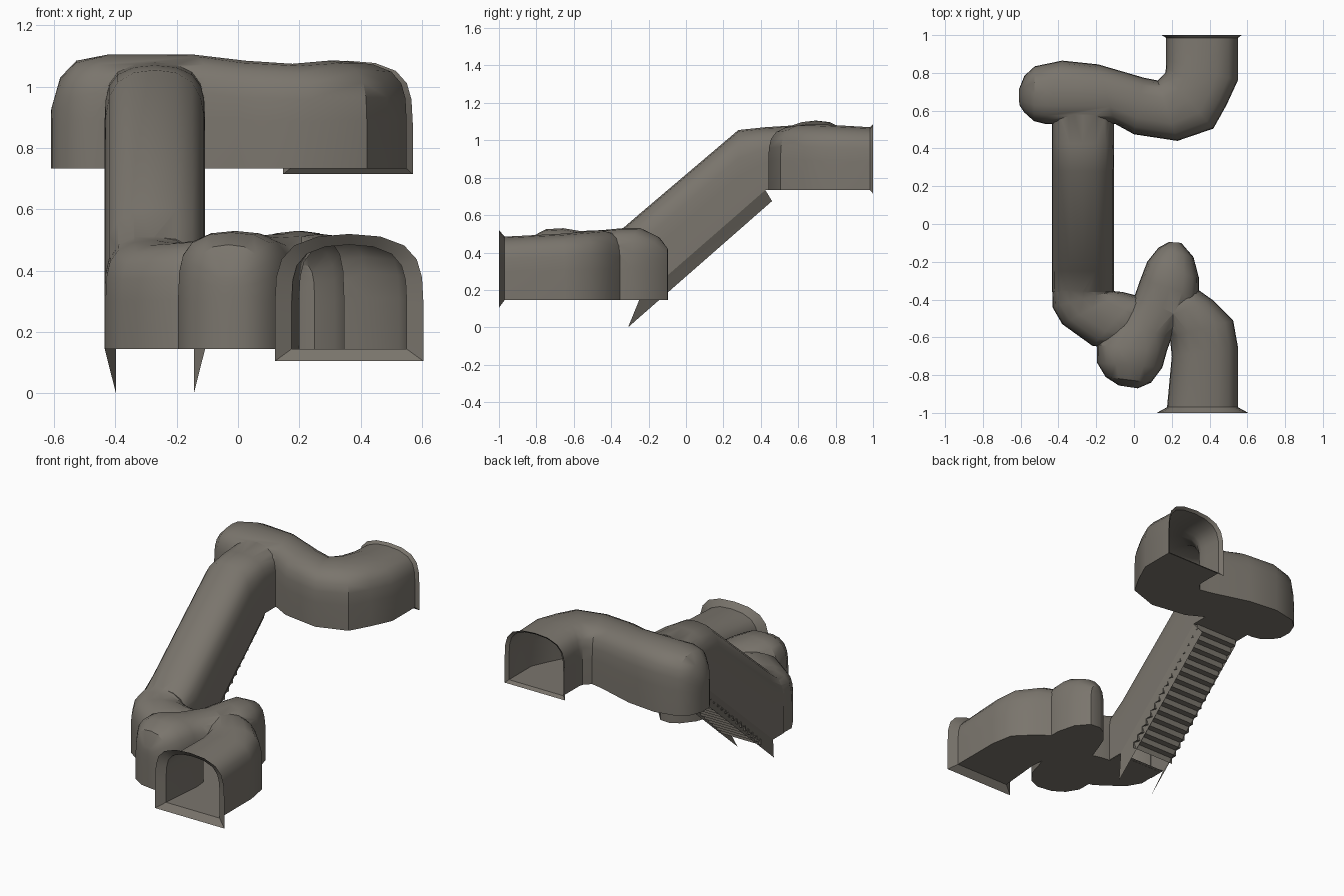
import bpy, bmesh, math

if "Cube" in bpy.data.objects:
    bpy.data.objects.remove(bpy.data.objects["Cube"])

rock = bpy.data.materials.new("grey_brown_rock")
rock.diffuse_color = (0.195, 0.178, 0.152, 1)
rock.use_nodes = True
rock.node_tree.nodes["Principled BSDF"].inputs["Base Color"].default_value = rock.diffuse_color

# arch cross-section: (across -1..1, height 0..1)
HALF = [(-1, 0), (-1, .45), (-.98, .66), (-.91, .80), (-.74, .91), (-.42, .98)]
ARCH = HALF + [(0, 1)] + [(-a, h) for a, h in reversed(HALF)]


def arch(l, r, base, top):
    """Arch section standing between plan points l and r."""
    return [(l[0] + (r[0] - l[0]) * (a + 1) / 2,
             l[1] + (r[1] - l[1]) * (a + 1) / 2,
             base + (top - base) * h) for a, h in ARCH]


def finish(bm, name, smooth=True):
    me = bpy.data.meshes.new(name)
    bm.to_mesh(me)
    bm.free()
    ob = bpy.data.objects.new(name, me)
    bpy.context.collection.objects.link(ob)
    me.materials.append(rock)
    if smooth:
        bpy.ops.object.select_all(action='DESELECT')
        ob.select_set(True)
        bpy.context.view_layer.objects.active = ob
        bpy.ops.object.shade_smooth_by_angle(angle=math.radians(35))
    return ob


def loft(name, sections, caps=True, smooth=True):
    bm = bmesh.new()
    rings = [[bm.verts.new(p) for p in s] for s in sections]
    n = len(rings[0])
    for a, b in zip(rings, rings[1:]):
        for i in range(n):
            j = (i + 1) % n
            bm.faces.new((a[i], a[j], b[j], b[i]))
    if caps:
        bm.faces.new(rings[0])
        bm.faces.new(rings[-1])
        bmesh.ops.recalc_face_normals(bm, faces=bm.faces)
        bmesh.ops.triangulate(bm, faces=bm.faces)
    else:
        bmesh.ops.recalc_face_normals(bm, faces=bm.faces)
    return finish(bm, name, smooth)


def passage(name, base, rows):
    return loft(name, [arch(r[:2], r[2:4], base, r[4]) for r in rows], smooth=False)


LOW, HIGH = .145, .733

# rows: left x, left y, right x, right y, roof height
entrance = passage("lower_entrance", LOW, [
    (.175, -.97, .55, -.97, .485), (.20, -.70, .55, -.65, .50),
    (.19, -.60, .525, -.51, .51), (.12, -.50, .42, -.405, .52),
    (.06, -.45, .30, -.32, .50)])
cavern = passage("lower_cavern", LOW, [
    (-.08, -.855, .02, -.87, .40), (-.15, -.81, .09, -.84, .485),
    (-.195, -.735, .15, -.76, .525), (-.195, -.64, .175, -.67, .53),
    (-.10, -.53, .20, -.60, .515), (0, -.39, .30, -.50, .52),
    (.035, -.29, .345, -.39, .53), (.07, -.20, .345, -.29, .53),
    (.13, -.125, .315, -.175, .485), (.185, -.095, .25, -.10, .42)])
corner = passage("lower_corner", LOW, [
    (-.428, -.27, -.112, -.27, .54), (-.432, -.44, -.11, -.355, .50),
    (-.38, -.53, -.06, -.36, .49), (-.22, -.645, .02, -.38, .50),
    (-.10, -.66, .10, -.40, .48)])
upper = passage("upper_cavern", HIGH, [
    (-.607, .63, -.61, .71, .93), (-.58, .59, -.58, .785, 1.03),
    (-.53, .545, -.525, .835, 1.085), (-.47, .53, -.38, .865, 1.105),
    (-.10, .53, -.19, .845, 1.105), (0, .475, .05, .775, 1.085),
    (.23, .44, .125, .76, 1.075), (.42, .505, .165, .80, 1.085),
    (.49, .63, .17, .83, 1.085), (.55, .76, .17, .87, 1.08),
    (.55, .985, .17, .985, 1.07)])
# sloping passage: y, floor, roof
tunnel = loft("cave_tunnel", [arch((-.435, y), (-.107, y), f, t) for y, f, t in
              [(-.36, .146, .51), (-.25, .146, .605), (.28, .608, 1.055),
               (.424, .734, 1.07), (.58, .735, 1.08)]], smooth=False)

# merge all passages into one hollow shell
parts = [entrance, cavern, corner, upper]
for p in parts:
    m = tunnel.modifiers.new("join", 'BOOLEAN')
    m.operation, m.solver, m.object = 'UNION', 'EXACT', p
dg = bpy.context.evaluated_depsgraph_get()
bm = bmesh.new()
bm.from_mesh(bpy.data.meshes.new_from_object(tunnel.evaluated_get(dg)))
for o in parts + [tunnel]:
    bpy.data.objects.remove(o, do_unlink=True)


def is_open(f):
    """Tunnel mouths and the underside of the slope stay open."""
    y, n = f.calc_center_median().y, f.normal
    mouth = abs(n.y) > .99 and (y < -.965 or y > .98)
    return mouth or (-.95 < n.z < -.4 and -.25 < y < .45)


bm.normal_update()
bmesh.ops.delete(bm, geom=[f for f in bm.faces if is_open(f)], context='FACES')
finish(bm, "cave_tunnel_shell")

# flared rims around both mouths
loft("front_mouth_rim", [arch((.175, -.97), (.55, -.97), LOW, .485),
                         arch((.12, -1), (.605, -1), .105, .52)], caps=False)
loft("back_mouth_rim", [arch((.17, .985), (.55, .985), HIGH, 1.07),
                        arch((.147, 1), (.57, 1), .715, 1.085)], caps=False)

# wall skirts hanging below the slope
for name, s in (("left_skirt", -1), ("right_skirt", 1)):
    bm = bmesh.new()
    xt, xb = -.271 + s * .164, -.271 + s * .127
    bm.faces.new([bm.verts.new(p) for p in (
        (xb, -.31, 0), (xt, -.25, .146), (xt, .424, .734), (xb, .46, .675))])
    bmesh.ops.triangulate(bm, faces=bm.faces)
    finish(bm, name, False)

# staircase on the slope, seen from below
STEPS = 16
y0, z0, y1, z1 = -.15, .145, .475, .735
dy, dz = (y1 - y0) / STEPS, (z1 - z0) / STEPS
line = [(y0, z0)]
for i in range(STEPS):
    line += [(y0 + i * dy, z0 + (i + 1) * dz), (y0 + (i + 1) * dy, z0 + (i + 1) * dz)]
bm = bmesh.new()
pairs = [(bm.verts.new((-.42, y, z)), bm.verts.new((-.122, y, z))) for y, z in line]
for a, b in zip(pairs, pairs[1:]):
    bm.faces.new((a[0], a[1], b[1], b[0]))
finish(bm, "stairs", False)
